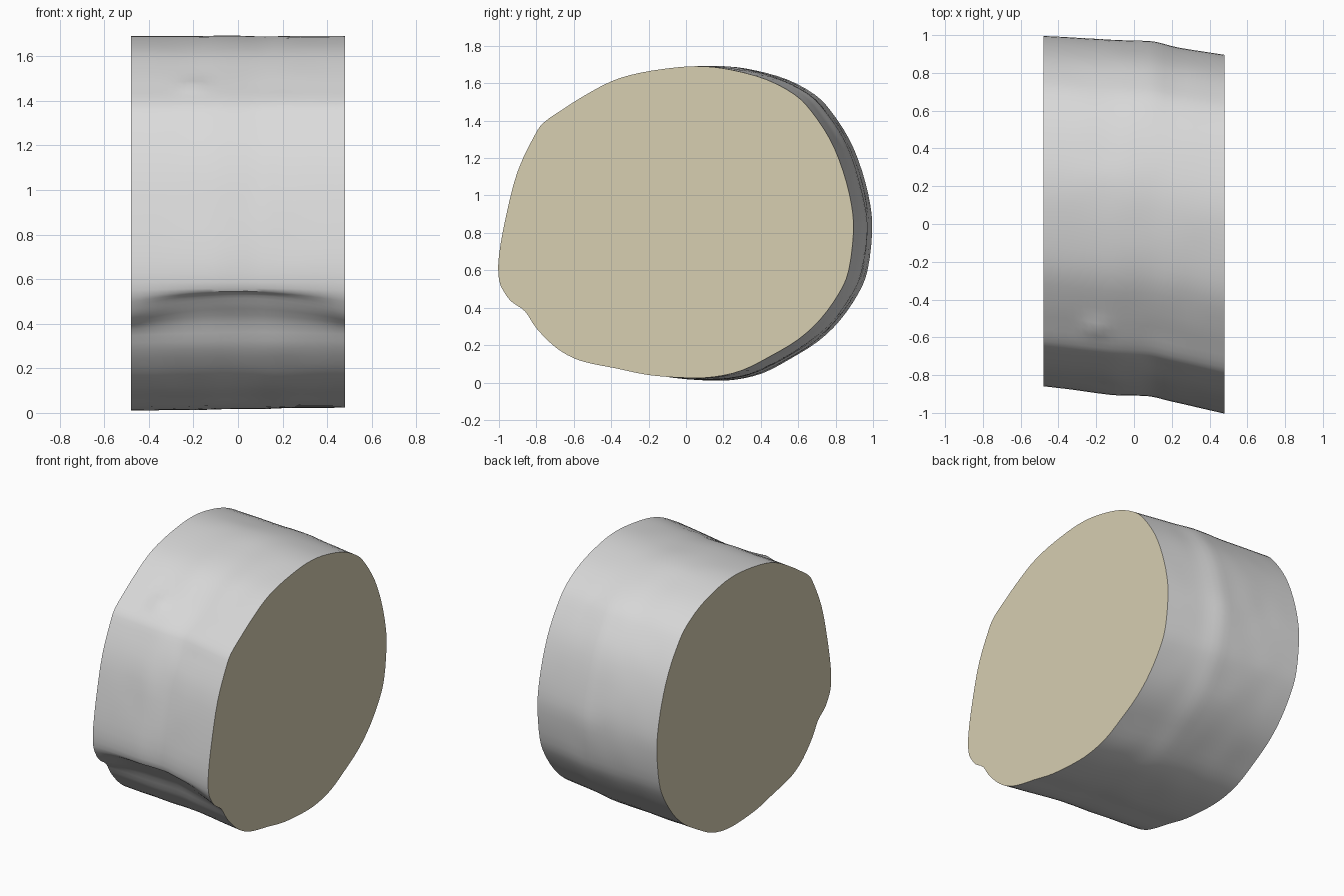
import bpy, bmesh, math
from mathutils import Vector, noise

cube = bpy.data.objects.get("Cube")
if cube:
    bpy.data.objects.remove(cube, do_unlink=True)


def material(name, rgb):
    m = bpy.data.materials.new(name)
    m.use_nodes = True
    m.diffuse_color = (*rgb, 1)
    m.node_tree.nodes["Principled BSDF"].inputs["Base Color"].default_value = (*rgb, 1)
    return m


bark = material("bark grey", (0.70, 0.70, 0.70))
cut = material("cut wood beige", (0.68, 0.62, 0.44))

# Outline of the cut end at +x, as (y, z)
OUTLINE = [
    (-1.0, .55), (-.97, .48), (-.93, .43), (-.86, .38), (-.8, .29), (-.7, .19),
    (-.6, .13), (-.5, .10), (-.37, .075), (-.2, .04), (0, .025), (.15, .03),
    (.3, .065), (.45, .14), (.6, .23), (.72, .34), (.82, .48), (.87, .6),
    (.895, .8), (.885, .95), (.84, 1.13), (.77, 1.3), (.67, 1.45), (.58, 1.54),
    (.43, 1.62), (.25, 1.67), (.1, 1.69), (-.05, 1.685), (-.25, 1.655),
    (-.4, 1.61), (-.55, 1.53), (-.66, 1.46), (-.76, 1.39), (-.81, 1.32),
    (-.9, 1.13), (-.96, .9), (-1.0, .68)]
# Stations along the length: x, shift of the front, shift of the back
STATIONS = [(-.48, .145, .10), (-.1, .10, .08), (.1, .09, .07), (.22, .06, .04), (.48, 0, 0)]
HALF = .48


def smooth_loop(points, steps):
    """Closed Catmull-Rom curve through the points."""
    p = [Vector(q) for q in points]
    n, out = len(p), []
    for i in range(n):
        a, b, c, d = p[i - 1], p[i], p[(i + 1) % n], p[(i + 2) % n]
        for k in range(steps):
            t = k / steps
            out.append(.5 * (2 * b + (c - a) * t + (2 * a - 5 * b + 4 * c - d) * t * t
                             + (3 * b - a - 3 * c + d) * t ** 3))
    return out


def shifts(x):
    for (x0, f0, b0), (x1, f1, b1) in zip(STATIONS, STATIONS[1:]):
        if x <= x1 + 1e-6:
            t = (x - x0) / (x1 - x0)
            return f0 + (f1 - f0) * t, b0 + (b1 - b0) * t


def surface_point(x, y, z):
    front, back = shifts(x)
    t = (y + 1) / 1.9
    hump = 1 - (x / HALF) ** 2
    # The ledge on the front rises towards the middle
    if y < -.8:
        z += .07 * hump * math.exp(-((z - .45) / .07) ** 2)
    # The underside sags slightly towards -x
    z -= .015 * (HALF - x) / (2 * HALF) * max(0, 1 - z / .6)
    y += front + (back - front) * t
    out = Vector((0, y, z - .85)).normalized()
    lump = .005 * hump * noise.noise(Vector((x * 5, y * 5, z * 5)))
    # Small knot above the front shoulder
    knot = .015 * math.exp(-((x + .2) / .06) ** 2 - ((y + .55) / .04) ** 2) if z > 1 else 0
    return Vector((x, y, z)) + out * (lump + knot)


# Log slice: rings lofted along x, closed with flat cut ends
loop = smooth_loop(OUTLINE, 3)
bm = bmesh.new()
SEGMENTS = 24
rings = []
for i in range(SEGMENTS + 1):
    x = -HALF + 2 * HALF * i / SEGMENTS
    rings.append([bm.verts.new(surface_point(x, q.x, q.y)) for q in loop])
n = len(loop)
for r0, r1 in zip(rings, rings[1:]):
    for j in range(n):
        k = (j + 1) % n
        bm.faces.new((r0[j], r0[k], r1[k], r1[j]))
for ring in (rings[0], rings[-1]):
    bm.faces.new(ring).material_index = 1
bmesh.ops.recalc_face_normals(bm, faces=bm.faces)

mesh = bpy.data.meshes.new("log_slice")
bm.to_mesh(mesh)
bm.free()
mesh.materials.append(bark)
mesh.materials.append(cut)
log = bpy.data.objects.new("log_slice", mesh)
bpy.context.collection.objects.link(log)
bpy.context.view_layer.objects.active = log
log.select_set(True)
bpy.ops.object.shade_smooth_by_angle(angle=math.radians(35))
